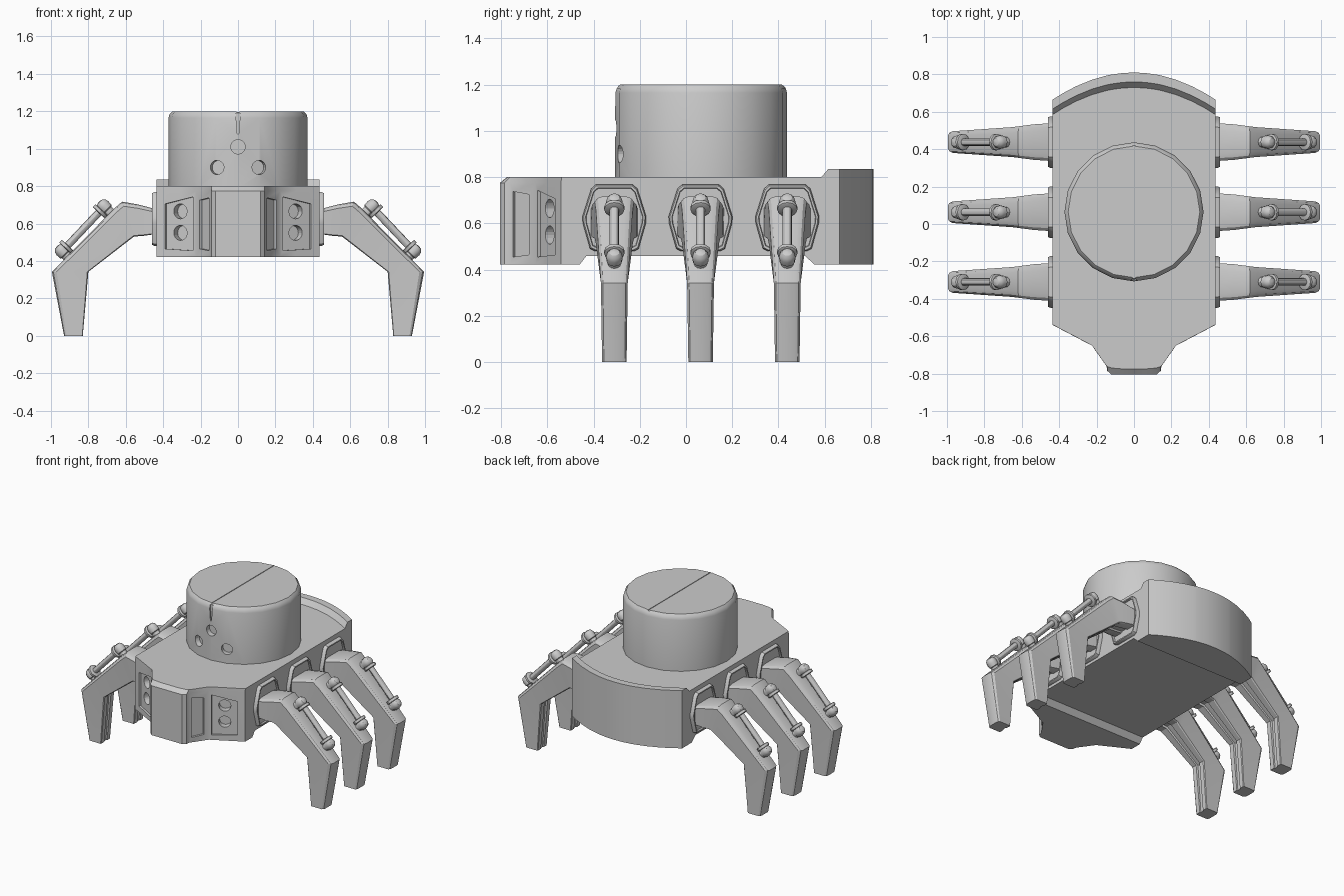
import bpy, bmesh
from math import sin, cos, pi, sqrt
from mathutils import Vector

if "Cube" in bpy.data.objects:
    bpy.data.objects.remove(bpy.data.objects["Cube"])


def loft(name, rings, smooth=30):
    """Skin a list of equal-length closed rings and cap both ends."""
    bm = bmesh.new()
    vs = [[bm.verts.new(p) for p in r] for r in rings]
    n = len(rings[0])
    for a, b in zip(vs, vs[1:]):
        for i in range(n):
            j = (i + 1) % n
            bm.faces.new((a[i], a[j], b[j], b[i]))
    bm.faces.new(vs[0])
    bm.faces.new(vs[-1])
    bmesh.ops.recalc_face_normals(bm, faces=bm.faces)
    me = bpy.data.meshes.new(name)
    bm.to_mesh(me)
    bm.free()
    ob = bpy.data.objects.new(name, me)
    bpy.context.collection.objects.link(ob)
    if smooth:
        activate(ob)
        bpy.ops.object.shade_smooth_by_angle(angle=smooth * pi / 180)
    return ob


def activate(ob):
    bpy.ops.object.select_all(action='DESELECT')
    ob.select_set(True)
    bpy.context.view_layer.objects.active = ob


def carve(ob, outline, normal, depth):
    """Cut a recess of the given outline into a surface."""
    n = Vector(normal).normalized()
    cutter = loft("cutter", [[Vector(p) + n * .04 for p in outline],
                             [Vector(p) - n * depth for p in outline]], 0)
    m = ob.modifiers.new("recess", 'BOOLEAN')
    m.operation, m.solver, m.object = 'DIFFERENCE', 'EXACT', cutter
    activate(ob)
    bpy.ops.object.modifier_apply(modifier=m.name)
    bpy.data.objects.remove(cutter)


def circle(c, normal, r, n=20):
    """Ring of points around c, perpendicular to normal."""
    w = Vector(normal).normalized()
    u = Vector((0, 1, 0)) if abs(w.y) < .1 else Vector((-w.y, w.x, 0)).normalized()
    v = w.cross(u)
    return [Vector(c) + r * (u * cos(2 * pi * i / n) + v * sin(2 * pi * i / n)) for i in range(n)]


def lathe(name, base, axis, profile, n=16):
    """Round part along an axis; profile holds (distance, radius)."""
    w = Vector(axis).normalized()
    return loft(name, [circle(Vector(base) + w * t, w, r, n) for t, r in profile])


def mirror(ob, y=0):
    ob.location.y = y
    ob.modifiers.new("mirror", 'MIRROR')


# Body: side profile swept across x, with snout and curved raised rear rim
half = [(0, -.805, .03), (.06, -.805, .03), (.12, -.805, .035), (.143, -.785, .023),
        (.147, -.76, .001), (.225, -.65, .001), (.31, -.6055, .001), (.38, -.5688, .001),
        (.435, -.54, .001)]
cols = [(-x, f, c) for x, f, c in reversed(half[1:])] + half
rings = []
for x, f, c in cols:
    d = -.145 * (x / .435) ** 2
    rings.append([(x, y, z) for y, z in (
        (f, .422), (-.46, .422), (-.43, .46), (.515, .46), (.555, .422), (.81 + d, .422),
        (.81 + d, .835), (.76 + d, .835), (.73 + d, .8), (f + c, .8), (f, .775))])
body = loft("body", rings)

# Recessed front panels, slots and round ports
for s in (1, -1):
    def diag(x):
        return -.65 + (x - .225) * .11 / .21
    n = (.464 * s, -.886, 0)
    carve(body, [(s * x, diag(x), z) for x, z in
                 ((.24, .455), (.24, .743), (.39, .705), (.39, .465))], n, .015)
    for z in (.665, .55):
        carve(body, circle((s * .315, diag(.315), z), n, .04), n, .06)
    slot = [(s * x, -.76 + (x - .147) * .11 / .078, z) for x, z in
            ((.155, .455), (.155, .738), (.205, .725), (.205, .465))]
    carve(body, slot, (.816 * s, -.578, 0), .015)
activate(body)
bpy.ops.object.shade_smooth_by_angle(angle=pi / 6)

# Turret head with three eye ports and a centre seam
CY, R = .065, .372
head = lathe("head", (0, CY, 0), (0, 0, 1),
             [(.79, R), (1.165, R), (1.185, .366), (1.2, .352)], 20)
for x, z in ((0, 1.01), (.112, .9), (-.112, .9)):
    y = -sqrt(.368 ** 2 - x * x)
    carve(head, circle((x, CY + y, z), (x, y, 0), .038), (x, y, 0), .035)
carve(head, [(-.014, CY - R, 1.21), (.014, CY - R, 1.21), (.004, CY - R, 1.08),
             (-.004, CY - R, 1.08)], (0, -1, 0), .012)
carve(head, [(-.007, CY - .4, 1.2), (.007, CY - .4, 1.2), (.007, CY + .4, 1.2),
             (-.007, CY + .4, 1.2)], (0, 0, 1), .004)
activate(head)
bpy.ops.object.shade_smooth_by_angle(angle=pi / 6)

# Legs: three pairs, each with socket, limb and piston
socket = [(.08, .768), (.1, .75), (.138, .63), (.136, .6), (.105, .49), (.085, .48)]
socket += [(-y, z) for y, z in reversed(socket)]
# Limb section: across the limb from outer (0) to inner (1), and half width
section = [(0, .6), (.04, .85), (.13, 1), (.97, 1), (1, .9), (1, .3), (.93, .25)]
section += [(u, -v) for u, v in reversed(section)]
# Limb stations: outer x z, inner x z, half width
stations = [(.43, .675, .43, .545, .102), (.54, .703, .50, .535, .095),
            (.62, .717, .556, .53, .085), (.66, .682, .585, .508, .08),
            (.995, .342, .80, .342, .058), (.93, 0, .83, 0, .053)]
NRM, AX = Vector((1, 0, 1)).normalized(), Vector((1, 0, -1.06)).normalized()
for tag, y in (("front", -.31), ("middle", .063), ("rear", .438)):
    mirror(loft(tag + "_socket", [
        [(x, p * k, .625 + (z - .625) * k) for p, z in socket]
        for x, k in ((.42, 1), (.447, 1), (.46, .96), (.46, .9), (.448, .88))]), y)
    mirror(loft(tag + "_leg", [
        [(ox + (ix - ox) * u, w * v, oz + (iz - oz) * u) for u, v in section]
        for ox, oz, ix, iz, w in stations], 25), y)
    # Piston: two ball posts, collars and a rod
    top, low = Vector((.715, 0, .69)), Vector((.94, 0, .452))
    length = (low - top).length
    for end, p in (("upper", top), ("lower", low)):
        mirror(lathe(tag + "_" + end + "_ball_post", p - NRM * .07, NRM,
                     [(0, .028), (.045, .028), (.05, .034), (.075, .036), (.092, .032),
                      (.104, .022), (.109, .006)], 12), y)
    for end, t in (("upper", .022), ("lower", length - .044)):
        mirror(lathe(tag + "_" + end + "_collar", top + AX * t, AX,
                     [(0, .038), (.003, .044), (.019, .044), (.022, .038)], 12), y)
    mirror(lathe(tag + "_rod", top, AX, [(0, .02), (length, .02)], 12), y)
